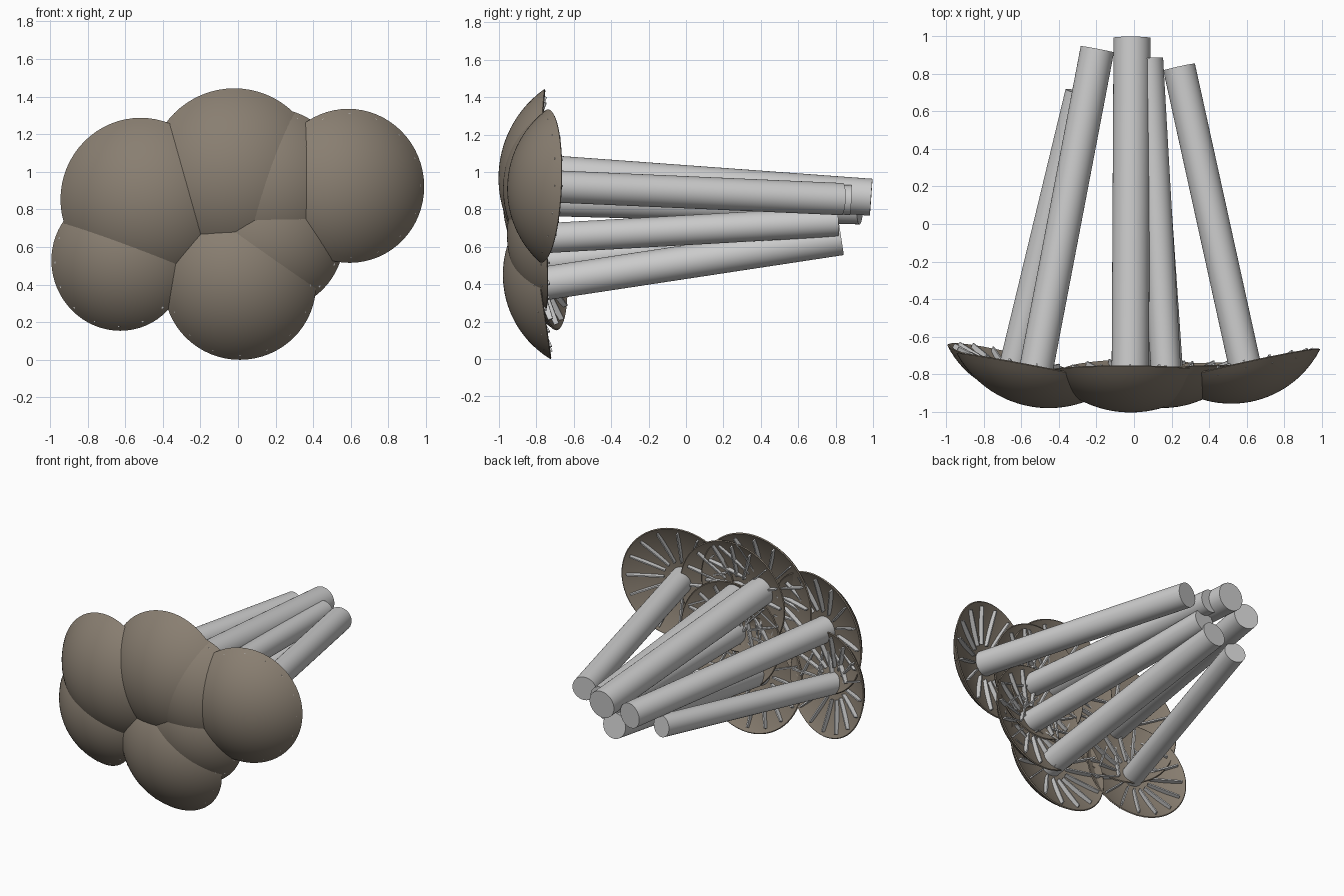
import bpy, bmesh, math
from mathutils import Vector, Matrix

if "Cube" in bpy.data.objects:
    bpy.data.objects.remove(bpy.data.objects["Cube"])

brown = bpy.data.materials.new("cap_brown")
brown.diffuse_color = (0.25, 0.21, 0.165, 1)
brown.use_nodes = True
brown.node_tree.nodes["Principled BSDF"].inputs["Base Color"].default_value = brown.diffuse_color

# name: cap rim centre, cap radius, stem end, stem radius
MUSHROOMS = {
    "right": ((0.59, -0.755, 0.925), 0.41, (0.24, 0.835, 0.855), 0.086),
    "top": ((-0.02, -0.79, 0.995), 0.45, (-0.01, 0.99, 0.865), 0.099),
    "upper_left": ((-0.52, -0.77, 0.855), 0.432, (-0.195, 0.93, 0.81), 0.09),
    "lower_left": ((-0.635, -0.73, 0.52), 0.368, (-0.29, 0.70, 0.67), 0.076),
    "bottom": ((0.01, -0.785, 0.40), 0.405, (0.0, 0.83, 0.645), 0.09),
    "upper_middle": ((0.17, -0.785, 0.93), 0.41, (0.075, 0.88, 0.85), 0.08),
    "lower_middle": ((0.18, -0.775, 0.645), 0.385, (0.07, 0.81, 0.735), 0.08),
}
DOME = 0.47      # dome height / radius
HOLLOW = 0.2     # underside hollow depth / radius


def finish(bm, name, frame, mat=None):
    bmesh.ops.recalc_face_normals(bm, faces=bm.faces)
    me = bpy.data.meshes.new(name)
    bm.to_mesh(me)
    bm.free()
    ob = bpy.data.objects.new(name, me)
    bpy.context.collection.objects.link(ob)
    ob.matrix_world = frame
    if mat:
        me.materials.append(mat)
    bpy.ops.object.select_all(action='DESELECT')
    bpy.context.view_layer.objects.active = ob
    ob.select_set(True)
    bpy.ops.object.shade_smooth_by_angle(angle=math.radians(40))
    return ob


def bowl(t, depth):
    # spherical bowl: depth at radius fraction t of a unit rim
    big = (1 + depth * depth) / (2 * depth)
    return -(math.sqrt(max(big * big - t * t, 0)) - (big - depth))


def make_cap(name, r, frame):
    n = 14
    prof = [(i / n * r, bowl(i / n, DOME) * r) for i in range(n + 1)]
    prof += [(0.985 * r, 0.012 * r)]
    prof += [(i / n * r * 0.96, bowl(i / n, HOLLOW) * r) for i in range(n, -1, -1)]
    bm = bmesh.new()
    vs = [bm.verts.new((x, 0, z)) for x, z in prof]
    es = [bm.edges.new(p) for p in zip(vs, vs[1:])]
    bmesh.ops.spin(bm, geom=vs + es, axis=(0, 0, 1), cent=(0, 0, 0),
                   angle=math.tau, steps=64)
    bmesh.ops.remove_doubles(bm, verts=bm.verts, dist=1e-4)
    finish(bm, name, frame, brown)


def make_gills(name, r, frame, count=16):
    # thin radial ribs lying on the hollow underside
    bm = bmesh.new()
    a = Vector((0.32 * r, 0, bowl(0.34, HOLLOW) * r))
    b = Vector((0.92 * r, 0, bowl(0.96, HOLLOW) * r))
    tilt = math.atan2(b.z - a.z, b.x - a.x)
    for i in range(count):
        m = (Matrix.Rotation(math.tau * i / count, 4, 'Z')
             @ Matrix.Translation((a + b) / 2) @ Matrix.Rotation(-tilt, 4, 'Y')
             @ Matrix.Diagonal(((b - a).length, 0.01, 0.05, 1)))
        bmesh.ops.create_cube(bm, size=1, matrix=m)
    finish(bm, name, frame)


for key, (c, r, end, sr) in MUSHROOMS.items():
    c, end = Vector(c), Vector(end)
    axis = end - c
    frame = Matrix.Translation(c) @ axis.to_track_quat('Z', 'Y').to_matrix().to_4x4()
    make_cap(key + "_cap", r, frame)
    make_gills(key + "_gills", r, frame)
    # stem sunk into the cap underside
    sunk = 0.25 * r
    length = axis.length + sunk
    bm = bmesh.new()
    bmesh.ops.create_cone(bm, cap_ends=True, segments=40, radius1=sr, radius2=sr,
                          depth=length,
                          matrix=Matrix.Translation((0, 0, length / 2 - sunk)))
    finish(bm, key + "_stem", frame)
